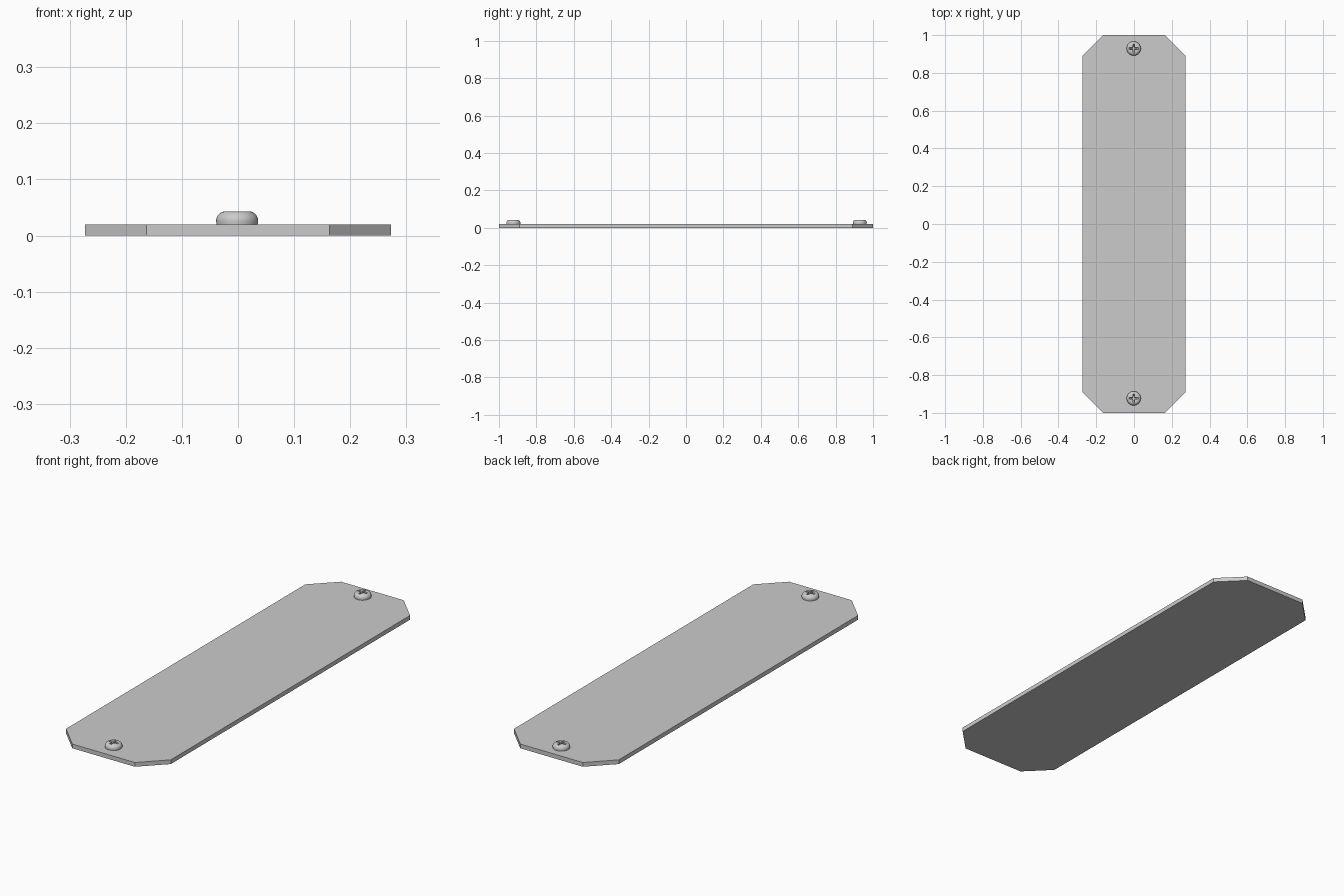
import bpy, bmesh, math

if "Cube" in bpy.data.objects:
    bpy.data.objects.remove(bpy.data.objects["Cube"])

PLATE_TOP = 0.02
HEAD_TOP = 0.043
HEAD_R = 0.0375


def add_object(name, bm):
    bmesh.ops.recalc_face_normals(bm, faces=bm.faces)
    mesh = bpy.data.meshes.new(name)
    bm.to_mesh(mesh)
    bm.free()
    obj = bpy.data.objects.new(name, mesh)
    bpy.context.collection.objects.link(obj)
    return obj


def prism(name, bottom, top, z0, z1):
    bm = bmesh.new()
    lo = [bm.verts.new((x, y, z0)) for x, y in bottom]
    hi = [bm.verts.new((x, y, z1)) for x, y in top]
    bm.faces.new(lo[::-1])
    bm.faces.new(hi)
    n = len(lo)
    for i in range(n):
        j = (i + 1) % n
        bm.faces.new((lo[i], lo[j], hi[j], hi[i]))
    return add_object(name, bm)


def rotated_corners(points):
    # repeat a corner's points around the four quadrants
    out = []
    for k in range(4):
        c, s = round(math.cos(k * math.pi / 2)), round(math.sin(k * math.pi / 2))
        out += [(c * x - s * y, s * x + c * y) for x, y in points]
    return out


# Flat plate with clipped corners
W, L, C = 0.273, 1.0, 0.11
outline = [(W, -L + C), (W, L - C), (W - C, L), (-W + C, L),
           (-W, L - C), (-W, -L + C), (-W + C, -L), (W - C, -L)]
prism("plate", outline, outline, 0.0, PLATE_TOP)

# Pan-shaped screw head, turned from a profile
z_shoulder, r_flat = 0.026, 0.021
profile = [(HEAD_R - 0.001, PLATE_TOP - 0.001)]
for i in range(9):
    a = i * math.pi / 16
    profile.append((r_flat + (HEAD_R - r_flat) * math.cos(a),
                    z_shoulder + (HEAD_TOP - z_shoulder) * math.sin(a)))
bm = bmesh.new()
SIDES = 48
rings = [[bm.verts.new((r * math.cos(t), r * math.sin(t), z))
          for t in (2 * math.pi * k / SIDES for k in range(SIDES))] for r, z in profile]
for low, high in zip(rings, rings[1:]):
    for k in range(SIDES):
        m = (k + 1) % SIDES
        bm.faces.new((low[k], low[m], high[m], high[k]))
bm.faces.new(rings[0][::-1])
bm.faces.new(rings[-1])
screw = add_object("screw_front", bm)

# Tapered cross recess
cross_top = rotated_corners([(0.026, -0.005), (0.026, 0.005), (0.005, 0.005)])
cross_low = rotated_corners([(0.012, -0.003), (0.012, 0.003), (0.003, 0.003)])
cutter = prism("cross_cutter", cross_low, cross_top, 0.026, HEAD_TOP + 0.002)
cutter.hide_render = True
cut = screw.modifiers.new("cross_recess", 'BOOLEAN')
cut.operation = 'DIFFERENCE'
cut.solver = 'EXACT'
cut.object = cutter
bpy.context.view_layer.objects.active = screw
screw.select_set(True)
bpy.ops.object.modifier_apply(modifier=cut.name)
bpy.data.objects.remove(cutter)
bpy.ops.object.shade_smooth_by_angle(angle=math.radians(30))

# One screw at each end
screw.location = (-0.0015, -0.923, 0)
back = screw.copy()
back.name = "screw_back"
back.location.y = 0.929
bpy.context.collection.objects.link(back)
